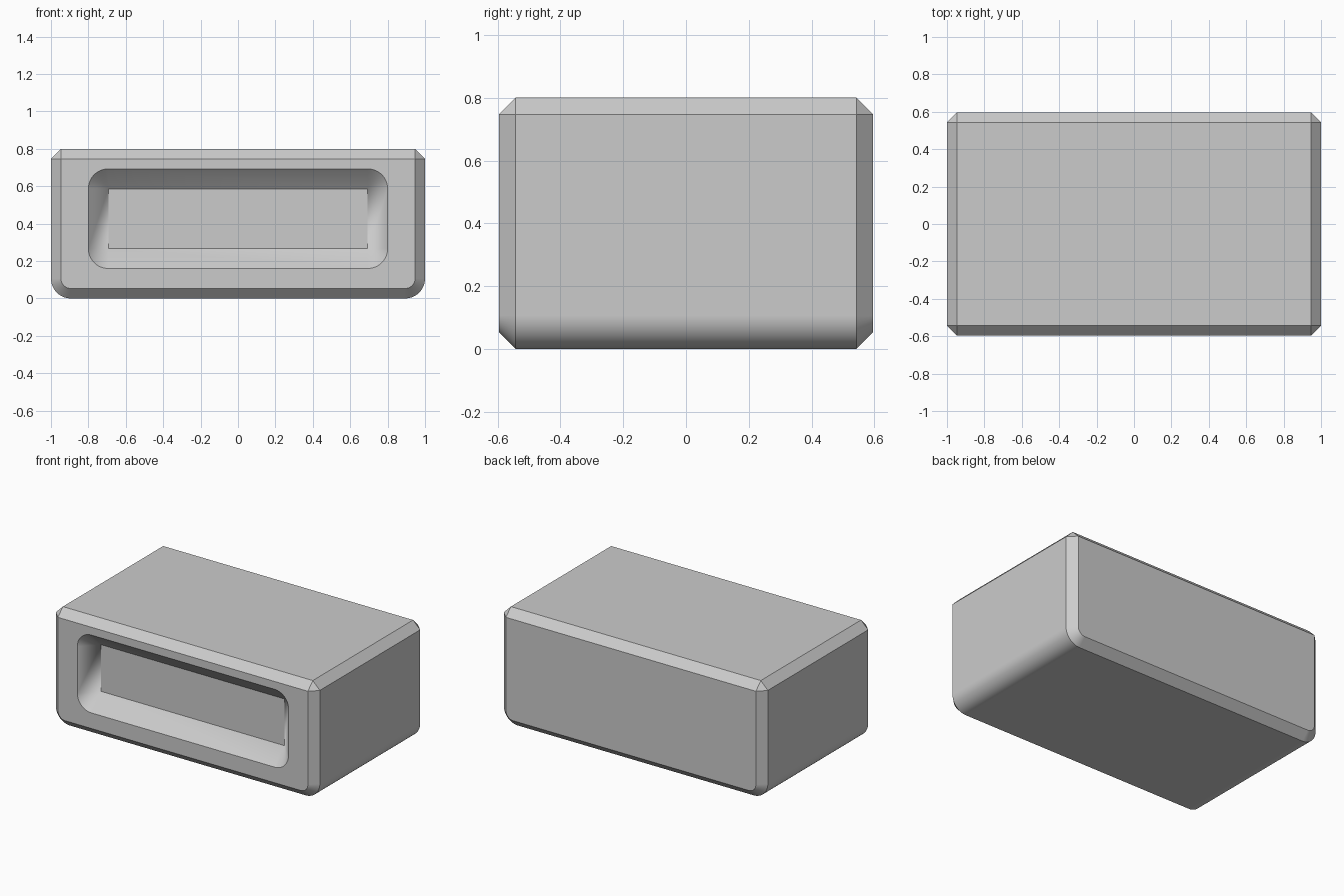
import bpy, bmesh, math

if "Cube" in bpy.data.objects:
    bpy.data.objects.remove(bpy.data.objects["Cube"])

U = 0.0533          # chamfer width
R = 2 * U           # corner radius
N = 14              # steps per rounded corner
DEPTH = 0.596       # half depth


def corner(cx, cz, r, start, straight=False):
    """Quarter corner, counter-clockwise; straight gives a chamfer."""
    pts = []
    for i in range(N + 1):
        t = i / N
        a = start + t * math.pi / 2
        if straight:
            b = start + math.pi / 2
            c, s = [(1 - t) * f(start) + t * f(b) for f in (math.cos, math.sin)]
        else:
            c, s = math.cos(a), math.sin(a)
        pts.append((cx + r * c, cz + r * s))
    return pts


def outline(hx, z0, z1, rb, rt, y, chamfer_top=False):
    """Rectangle in xz with bottom radius rb and top radius rt, placed at y."""
    p = corner(hx - rt, z1 - rt, rt, 0, chamfer_top)
    p += corner(-hx + rt, z1 - rt, rt, math.pi / 2, chamfer_top)
    p += corner(-hx + rb, z0 + rb, rb, math.pi)
    p += corner(hx - rb, z0 + rb, rb, 1.5 * math.pi)
    return [(x, y, z) for x, z in p]


# Rings from the recess floor, out over the front face, along the body to the back
rings = [
    outline(0.8 - R, 0.16 + R, 0.693 - R, 0, 0, -DEPTH + R),
    outline(0.8, 0.16, 0.693, R, R, -DEPTH),
    outline(1 - U, U, 0.8 - U, R - U, 0, -DEPTH),
    outline(1, 0, 0.8, R, U, -DEPTH + U, True),
    outline(1, 0, 0.8, R, U, DEPTH - U, True),
    outline(1 - U, U, 0.8 - U, R - U, 0, DEPTH),
]

bm = bmesh.new()
loops = [[bm.verts.new(p) for p in ring] for ring in rings]
for a, b in zip(loops, loops[1:]):
    n = len(a)
    for i in range(n):
        j = (i + 1) % n
        bm.faces.new((a[i], a[j], b[j], b[i]))
bm.faces.new(loops[0])
bm.faces.new(loops[-1])
bmesh.ops.remove_doubles(bm, verts=bm.verts[:], dist=1e-5)
bmesh.ops.recalc_face_normals(bm, faces=bm.faces[:])

mesh = bpy.data.meshes.new("body_block")
bm.to_mesh(mesh)
bm.free()

grey = bpy.data.materials.new("light grey")
grey.diffuse_color = (0.6, 0.6, 0.6, 1)
grey.use_nodes = True
grey.node_tree.nodes["Principled BSDF"].inputs["Base Color"].default_value = grey.diffuse_color
mesh.materials.append(grey)

body = bpy.data.objects.new("body_block", mesh)
bpy.context.collection.objects.link(body)
bpy.context.view_layer.objects.active = body
body.select_set(True)
bpy.ops.object.shade_smooth_by_angle(angle=math.radians(30))

# Keep the large faces flat next to the rounded edges
wn = body.modifiers.new("flat_faces", 'WEIGHTED_NORMAL')
wn.keep_sharp = True
